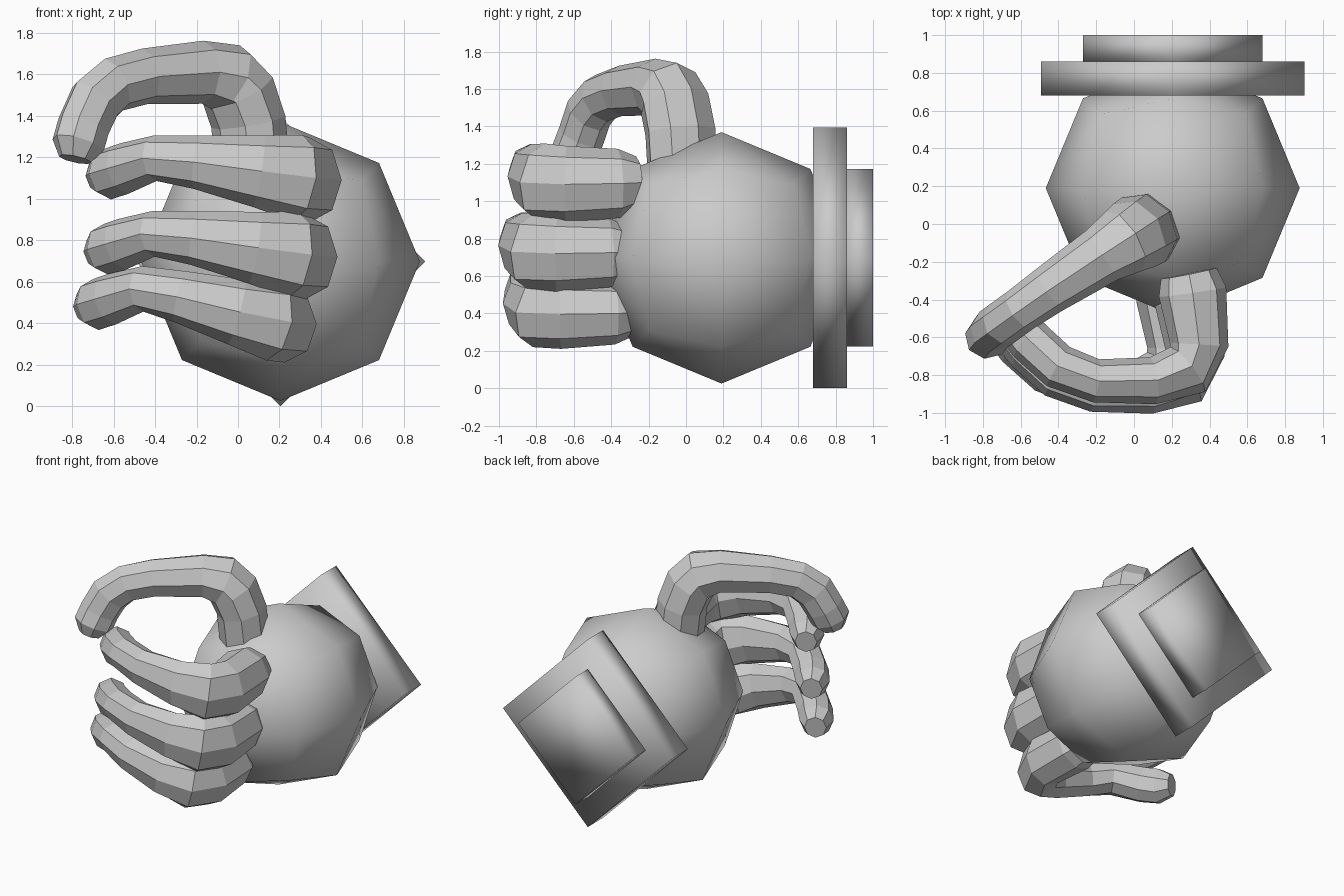
import bpy, bmesh, math
from mathutils import Vector

if "Cube" in bpy.data.objects:
    bpy.data.objects.remove(bpy.data.objects["Cube"])

CX, CZ = 0.205, 0.697  # wrist axis


def make_object(name, bm, smooth=False):
    bmesh.ops.recalc_face_normals(bm, faces=bm.faces)
    for f in bm.faces:
        f.smooth = smooth
    me = bpy.data.meshes.new(name)
    bm.to_mesh(me)
    bm.free()
    ob = bpy.data.objects.new(name, me)
    bpy.context.collection.objects.link(ob)
    return ob


def tube(name, path, normal, sides=8):
    """Loft octagons along a path of (x, y, z, in-plane radius, radius along normal)."""
    bm = bmesh.new()
    pts = [Vector(p[:3]) for p in path]
    rings = []
    for i, p in enumerate(path):
        t = (pts[min(i + 1, len(pts) - 1)] - pts[max(i - 1, 0)]).normalized()
        u = t.cross(Vector(normal)).normalized()
        v = u.cross(t).normalized()
        ring = []
        for k in range(sides):
            a = 2 * math.pi * k / sides
            ring.append(bm.verts.new(pts[i] + u * p[3] * math.cos(a) + v * p[4] * math.sin(a)))
        rings.append(ring)
    for r0, r1 in zip(rings, rings[1:]):
        for k in range(sides):
            j = (k + 1) % sides
            bm.faces.new((r0[k], r0[j], r1[j], r1[k]))
    bm.faces.new(rings[0])
    bm.faces.new(rings[-1])
    return make_object(name, bm)


# palm: once-subdivided cube pushed out to a sphere
bm = bmesh.new()
bmesh.ops.create_cube(bm, size=2)
bmesh.ops.subdivide_edges(bm, edges=bm.edges[:], cuts=1, use_grid_fill=True)
for v in bm.verts:
    v.co = v.co.normalized() * 0.672 + Vector((CX, 0.19, CZ))
make_object("palm", bm, True)

# cuff: two square plates standing on a corner
for name, r, y0, y1 in (("cuff_plate", 0.697, 0.68, 0.86), ("cuff_end", 0.475, 0.855, 1.0)):
    bm = bmesh.new()
    loops = [[bm.verts.new((CX + r * dx, y, CZ + r * dz))
              for dx, dz in ((1, 0), (0, 1), (-1, 0), (0, -1))] for y in (y0, y1)]
    for k in range(4):
        j = (k + 1) % 4
        bm.faces.new((loops[0][k], loops[0][j], loops[1][j], loops[1][k]))
    bm.faces.new(loops[0])
    bm.faces.new(loops[1])
    make_object(name, bm, True)

# three curled fingers share one path, shifted and tilted
FINGER = [
    (0.29, -0.26, 0.00, 0.15, 0.14),
    (0.31, -0.36, -0.005, 0.18, 0.185),
    (0.345, -0.64, -0.01, 0.155, 0.205),
    (0.285, -0.77, 0.00, 0.15, 0.21),
    (0.10, -0.83, 0.03, 0.125, 0.175),
    (-0.20, -0.83, 0.07, 0.115, 0.13),
    (-0.40, -0.755, 0.085, 0.12, 0.11),
    (-0.55, -0.62, 0.035, 0.12, 0.125),
    (-0.625, -0.53, 0.01, 0.115, 0.125),
    (-0.67, -0.45, 0.00, 0.075, 0.08),
]
for name, dx, dy, z, tilt, fat in (("upper_finger", 0, 0, 1.10, 0.01, 1),
                                   ("middle_finger", -0.02, -0.05, 0.73, 0.015, 1),
                                   ("lower_finger", -0.12, -0.025, 0.405, 0.075, 0.9)):
    path = []
    for x, y, h, a, b in FINGER:
        s = min(1, max(0, (0.26 - x) / 0.66))
        path.append((x + dx * (1 - 0.5 * s), y + dy, z + h + tilt * s,
                     a, b * (fat + (1 - fat) * s)))
    tube(name, path, (0, 0, 1))

# thumb arching from the top of the palm to the fingertips
tube("thumb", [
    (0.07, -0.02, 1.15, 0.17, 0.20),
    (0.05, -0.03, 1.37, 0.17, 0.205),
    (0.00, -0.06, 1.52, 0.175, 0.20),
    (-0.05, -0.09, 1.58, 0.175, 0.185),
    (-0.17, -0.165, 1.61, 0.152, 0.155),
    (-0.45, -0.35, 1.59, 0.135, 0.13),
    (-0.60, -0.455, 1.55, 0.135, 0.12),
    (-0.69, -0.52, 1.47, 0.14, 0.12),
    (-0.745, -0.56, 1.35, 0.135, 0.12),
    (-0.77, -0.595, 1.26, 0.135, 0.12),
    (-0.785, -0.61, 1.19, 0.08, 0.08),
], (0.57, -0.82, 0))
